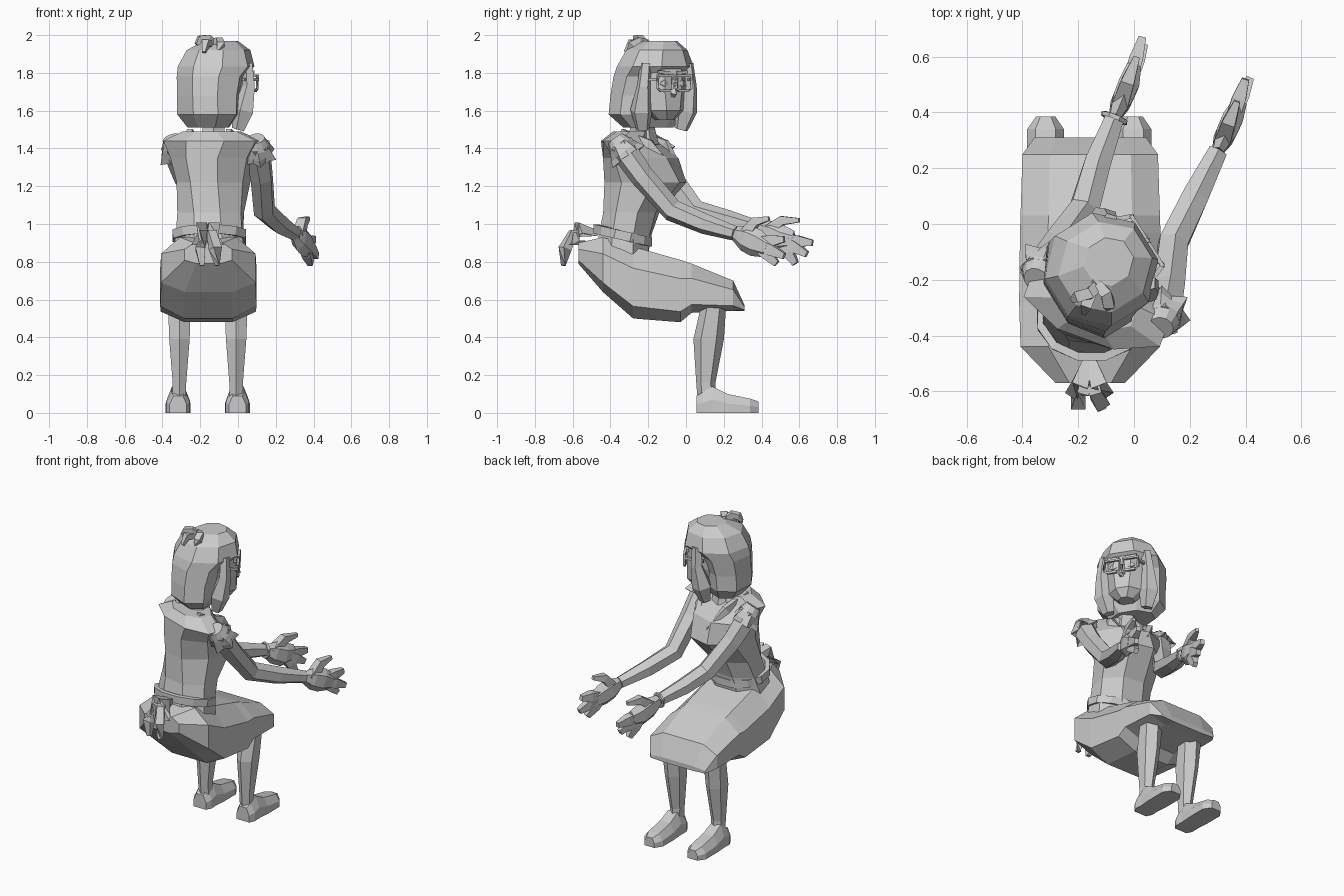
import bpy, bmesh
from math import sin, cos, pi, radians
from mathutils import Vector, Matrix

cube = bpy.data.objects.get("Cube")
if cube:
    bpy.data.objects.remove(cube)

grey = bpy.data.materials.new("plain grey")
grey.use_nodes = True
shade = (.6, .6, .6, 1)
grey.diffuse_color = shade
grey.node_tree.nodes["Principled BSDF"].inputs["Base Color"].default_value = shade


def section(center, across, along, sides=8):
    """Polygon ring whose flats touch the given half-extent vectors."""
    grow = 1 / cos(pi / sides)
    center, across, along = Vector(center), Vector(across), Vector(along)
    angles = [2 * pi * (i + .5) / sides for i in range(sides)]
    return [center + (across * cos(a) + along * sin(a)) * grow for a in angles]


def level(x, y, z, wide, deep, turn=0, sides=8):
    """Horizontal ring, turned about the vertical."""
    spin = Matrix.Rotation(radians(turn), 3, 'Z')
    return section((x, y, z), spin @ Vector((wide, 0, 0)), spin @ Vector((0, deep, 0)), sides)


def upright(x, y, low, top, outline):
    """Mirrored cross-section at one y; outline is (half width, height fraction) pairs."""
    half = [(w, low + (top - low) * h) for w, h in outline]
    return ([Vector((x + w, y, z)) for w, z in half]
            + [Vector((x - w, y, z)) for w, z in reversed(half)])


def loft(name, rings, closed=False):
    """Flat-shaded skin through a list of rings."""
    bm = bmesh.new()
    loops = [[bm.verts.new(p) for p in ring] for ring in rings]
    pairs = list(zip(loops, loops[1:]))
    if closed:
        pairs.append((loops[-1], loops[0]))
    else:
        bm.faces.new(loops[0])
        bm.faces.new(loops[-1])
    for low, high in pairs:
        for i in range(len(low)):
            j = (i + 1) % len(low)
            bm.faces.new((low[i], low[j], high[j], high[i]))
    bmesh.ops.recalc_face_normals(bm, faces=bm.faces)
    mesh = bpy.data.meshes.new(name)
    bm.to_mesh(mesh)
    bm.free()
    mesh.materials.append(grey)
    obj = bpy.data.objects.new(name, mesh)
    bpy.context.scene.collection.objects.link(obj)


def tube(name, points, radii, sides=6, flat=1, closed=False):
    """Tapered limb or ribbon; flat squashes it sideways."""
    points = [Vector(p) for p in points]
    if not isinstance(radii, (list, tuple)):
        radii = [radii] * len(points)
    last, rings = len(points) - 1, []
    for i, (p, r) in enumerate(zip(points, radii)):
        ahead = points[(i + 1) % len(points)] if closed else points[min(i + 1, last)]
        behind = points[i - 1] if closed else points[max(i - 1, 0)]
        way = (ahead - behind).normalized()
        guide = Vector((0, 0, 1)) if abs(way.z) < .95 else Vector((0, 1, 0))
        side = way.cross(guide).normalized()
        rings.append(section(p, side * r * flat, side.cross(way) * r, sides))
    loft(name, rings, closed)


# Skirt over the seated thighs, lofted from back to hem
skirt = [(-.57, .79, .9, .125), (-.44, .64, .93, .25), (-.28, .5, .88, .255),
         (-.03, .48, .81, .252), (.03, .53, .79, .25), (.25, .54, .7, .243), (.31, .54, .57, .2)]
loft("skirt", [upright(-.157, y, low, top, [(w * .5, 0), (w, .17), (w, .7), (w * .6, 1)])
               for y, low, top, w in skirt])

# Bodice turned towards the left side
loft("bodice", [level(-.155, -.34, .84, .19, .14), level(-.15, -.32, .95, .175, .135, -4),
                level(-.145, -.29, 1.06, .17, .14, -8), level(-.13, -.215, 1.22, .18, .205, -14),
                level(-.13, -.24, 1.35, .215, .18, -20), level(-.135, -.305, 1.44, .26, .115, -20),
                level(-.14, -.28, 1.49, .15, .09, -20)])

# Apron band around the waist, tipped down at the front
band = [Vector((p.x, p.y, .94 - (p.y + .34) * .25))
        for p in level(-.152, -.335, 0, .18, .14, 0, 12)]
tube("waist_band", band, .024, 4, .6, True)

# Apron bow at the back
for s in (-1, 1):
    tube("apron_bow_loop", [(-.16, -.47, .95), (-.16 + s * .03, -.57, .98),
                            (-.16 + s * .05, -.6, .9), (-.16 + s * .01, -.54, .9)],
         [.015, .03, .028, .012], 4)
    tube("apron_bow_tail", [(-.16, -.5, .95), (-.16 + s * .02, -.6, .95),
                            (-.16 + s * .04, -.64, .87), (-.15 + s * .04, -.65, .78)],
         [.015, .022, .026, .012], 4)

# Open collar on the chest
for s in (-1, 1):
    spin = Matrix.Rotation(radians(-20), 3, 'Z')
    path = [Vector(p) for p in ((s * .11, -.06, 1.48), (s * .12, .1, 1.42),
                                (s * .08, .18, 1.3), (s * .02, .19, 1.18))]
    path = [spin @ Vector((p.x, p.y, 0)) + Vector((-.135, -.25, p.z)) for p in path]
    tube("collar_edge", path, [.025, .028, .028, .015], 4, .6)
loft("neck", [level(-.13, -.23, z, r, r, 0, 6) for z, r in ((1.42, .075), (1.5, .058), (1.62, .058))])

# Lower legs and shoes
shoe = [(.055, .09, .045), (.09, .11, .062), (.14, .14, .06), (.22, .1, .066),
        (.34, .075, .066), (.385, .06, .035)]
for name, leg_x, shoe_x in (("right", -.31, -.317), ("left", -.01, -.003)):
    loft(name + "_leg", [level(leg_x, y, z, wide, deep, 0, 6) for y, z, wide, deep in
                         ((.11, .07, .036, .042), (.105, .16, .036, .044), (.12, .39, .054, .07),
                          (.145, .56, .06, .058))])
    loft(name + "_shoe", [upright(shoe_x, y, 0, h, [(w, 0), (w, .5), (w * .55, 1)])
                          for y, h, w in shoe])

# Reaching arms: shoulder, elbow, forearm, wrist, then fingers
arms = {
    "left": ([(.1, -.35, 1.42), (.125, -.23, 1.25), (.14, -.07, 1.07), (.22, .1, 1), (.3, .26, .95)],
             [(.415, .52, .83), (.4, .52, .92), (.385, .48, .79)], (.37, .44, 1.03), (.35, .37, .9)),
    "right": ([(-.34, -.18, 1.42), (-.28, -.08, 1.25), (-.18, .05, 1.07), (-.13, .22, 1.02),
               (-.07, .38, .98)],
              [(.03, .67, .9), (.035, .64, .84), (.01, .58, .79)], (.01, .6, 1.02), (-.02, .5, .92)),
}
for name, (path, tips, thumb, palm) in arms.items():
    tube(name + "_arm", path, [.062, .055, .052, .047, .034])
    wrist, palm, thumb = Vector(path[-1]), Vector(palm), Vector(thumb)
    tube(name + "_palm", [wrist, wrist.lerp(palm, .5), palm, palm.lerp(Vector(tips[0]), .4)],
         [.034, .062, .065, .045], 6, .58)
    for tip in tips:
        tip = Vector(tip)
        tube(name + "_finger", [palm.lerp(tip, -.2), palm.lerp(tip, .55), tip],
             [.03, .029, .016], 4, .85)
    tube(name + "_thumb", [wrist.lerp(palm, .4), wrist.lerp(thumb, .6) + Vector((0, 0, .015)),
                           thumb], [.03, .024, .011], 4)
    # Short sleeve ending in a ragged star-shaped ruffle
    shoulder, elbow = Vector(path[0]), Vector(path[1])
    way = (elbow - shoulder).normalized()
    side = way.cross(Vector((0, 0, 1))).normalized()
    over = side.cross(way)
    rings = []
    for step, size, spike in ((-.04, .045, 1), (.01, .066, 1), (.05, .064, 1.35),
                              (.08, .062, 1.6), (.06, .048, 1)):
        core = shoulder + way * step
        ring = section(core, side * size, over * size, 12)
        rings.append([core + (p - core) * (spike if i % 2 else 1) for i, p in enumerate(ring)])
    loft(name + "_sleeve", rings)

# Bracelet on the right wrist
wrist = Vector(arms["right"][0][-1])
tube("bracelet", section(wrist, (.038, -.015, 0), (0, .006, .038), 8), .008, 4, 1, True)

# Head built in its own frame: ahead, aside, up
HEADING = 32


def head(ahead, aside, z):
    return Matrix.Rotation(radians(HEADING), 3, 'Z') @ Vector((ahead, aside, 0)) + Vector((-.12, -.165, z))


def head_loft(name, rows, sides):
    rings = []
    for z, ahead, aside, deep, wide in rows:
        spot = head(ahead, aside, z)
        rings.append(level(spot.x, spot.y, z, deep, wide, HEADING, sides))
    loft(name, rings)


head_loft("face", [(1.55, .1, 0, .05, .045), (1.6, .08, 0, .105, .1), (1.7, .05, 0, .135, .125),
                   (1.8, .045, 0, .14, .13), (1.9, .02, 0, .12, .12)], 8)
head_loft("hair", [(1.51, -.05, -.01, .095, .13), (1.58, -.06, -.02, .14, .195),
                   (1.68, -.055, -.015, .145, .19), (1.78, -.035, -.005, .16, .19),
                   (1.835, .005, 0, .19, .19), (1.92, .02, 0, .16, .15),
                   (1.97, .04, .01, .085, .08)], 8)

for s in (-1, 1):
    # Hair locks framing the face
    tube("hair_lock", [head(.12, s * .13, 1.85), head(.12, s * .145, 1.73), head(.09, s * .14, 1.6),
                       head(.07, s * .12, 1.5)], [.025, .03, .05, .03], 5)
    # Spectacles, eyes and brows
    lens = [head(.197, s * .058 + a * .046, 1.745 + b * .04)
            for a, b in ((-1, -.7), (-.6, -1), (.6, -1), (1, -.7), (1, 1), (-1, 1))]
    tube("spectacle_rim", lens, .007, 4, 1, True)
    tube("spectacle_arm", [head(.195, s * .105, 1.765), head(.08, s * .15, 1.765)], .008, 4)
    tube("eye", [head(.184, s * .03, 1.745), head(.187, s * .055, 1.745), head(.178, s * .08, 1.745)],
         [.004, .018, .004], 4, .3)
    tube("eyebrow", [head(.182, s * .02, 1.8), head(.18, s * .09, 1.805)], .008, 4)
tube("spectacle_bridge", [head(.197, -.014, 1.755), head(.197, .014, 1.755)], .007, 4)
tube("nose", [head(.178, 0, 1.74), head(.19, 0, 1.69), head(.175, 0, 1.675)], [.006, .015, .01], 4)

# Ribbon tied on the crown
ribbon = {
    "ribbon_knot": [(-.15, -.23, 1.93), (-.13, -.21, 1.96), (-.11, -.19, 1.95)],
    "ribbon_loop_right": [(-.13, -.22, 1.95), (-.16, -.25, 1.985), (-.2, -.26, 1.98), (-.22, -.27, 1.95)],
    "ribbon_loop_left": [(-.13, -.22, 1.96), (-.1, -.25, 1.97), (-.09, -.29, 1.95), (-.1, -.3, 1.92)],
    "ribbon_tail": [(-.15, -.24, 1.95), (-.17, -.29, 1.96), (-.18, -.32, 1.91)],
}
for name, path in ribbon.items():
    tube(name, path, [.018] * (len(path) - 1) + [.008], 4, 1.1)
